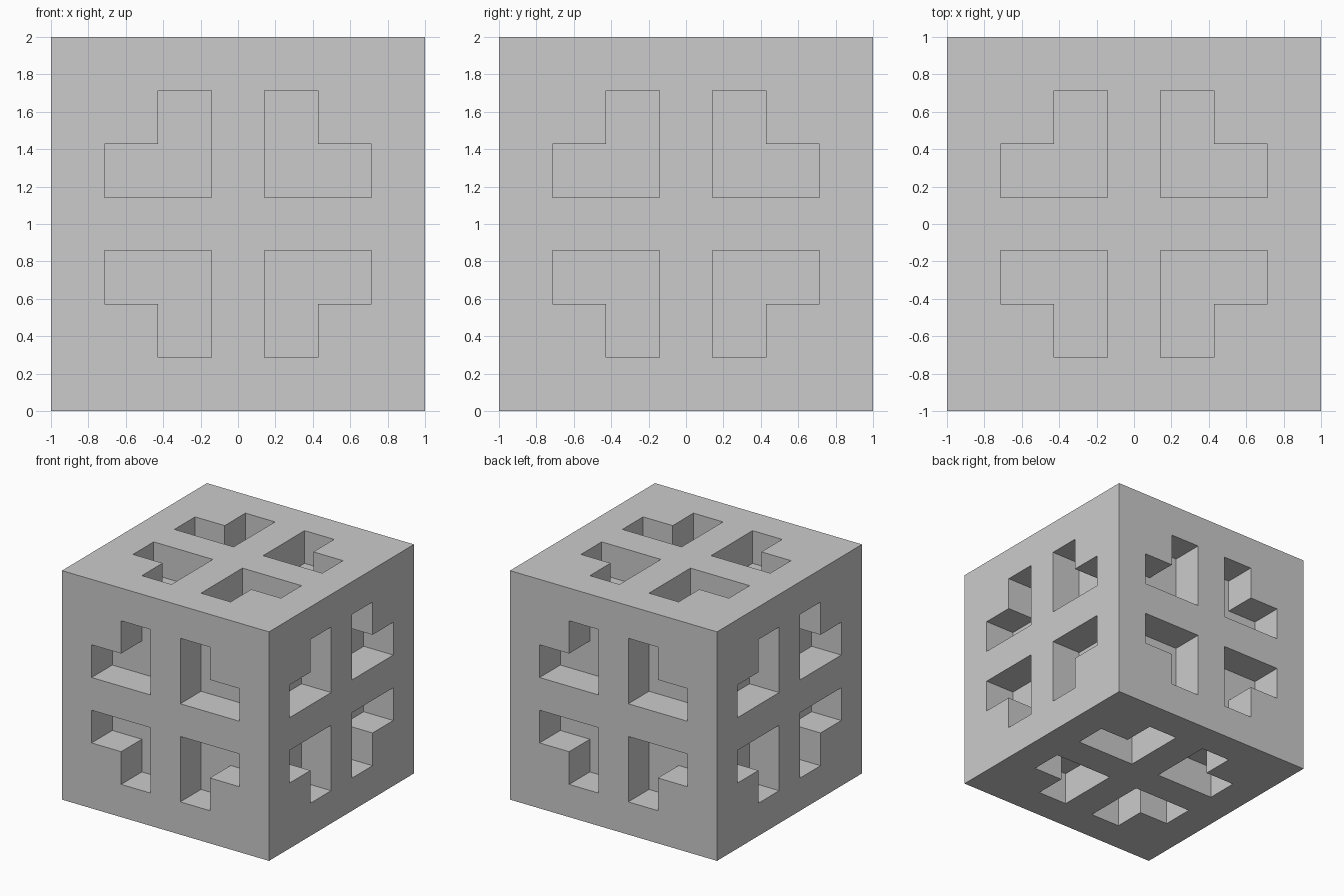
import bpy, bmesh
from math import radians
from mathutils import Matrix, Vector

if "Cube" in bpy.data.objects:
    bpy.data.objects.remove(bpy.data.objects["Cube"])

U = 1 / 7  # half of one cell of the 7 x 7 layout
L_PROFILE = [(1, 1), (5, 1), (5, 3), (3, 3), (3, 5), (1, 5)]


def rot(deg, axis):
    return Matrix.Rotation(radians(deg), 4, axis)


# Solid cube body
bpy.ops.mesh.primitive_cube_add(size=2, location=(0, 0, 1))
body = bpy.context.object
body.name = "cube_body"

# L-shaped pocket cutters: four around the centre of each of six sides
sides = [rot(0, 'X'), rot(180, 'X'), rot(90, 'X'), rot(-90, 'X'), rot(90, 'Y'), rot(-90, 'Y')]
bm = bmesh.new()
for side in sides:
    for quarter in range(4):
        m = Matrix.Translation((0, 0, 1)) @ side @ rot(90 * quarter, 'Z')
        floor = bm.faces.new([bm.verts.new(m @ Vector((x * U, y * U, 5 * U))) for x, y in L_PROFILE])
        out = bmesh.ops.extrude_face_region(bm, geom=[floor], use_keep_orig=True)
        top = [v for v in out["geom"] if isinstance(v, bmesh.types.BMVert)]
        bmesh.ops.translate(bm, verts=top, vec=m.to_3x3() @ Vector((0, 0, 0.4)))
bmesh.ops.recalc_face_normals(bm, faces=bm.faces)
mesh = bpy.data.meshes.new("pocket_cutters")
bm.to_mesh(mesh)
bm.free()
cutters = bpy.data.objects.new("pocket_cutters", mesh)
bpy.context.collection.objects.link(cutters)
cutters.hide_render = True

# Carve the pockets
cut = body.modifiers.new("pockets", 'BOOLEAN')
cut.operation = 'DIFFERENCE'
cut.solver = 'EXACT'
cut.object = cutters
bpy.context.view_layer.objects.active = body
bpy.ops.object.modifier_apply(modifier=cut.name)
bpy.data.objects.remove(cutters)
